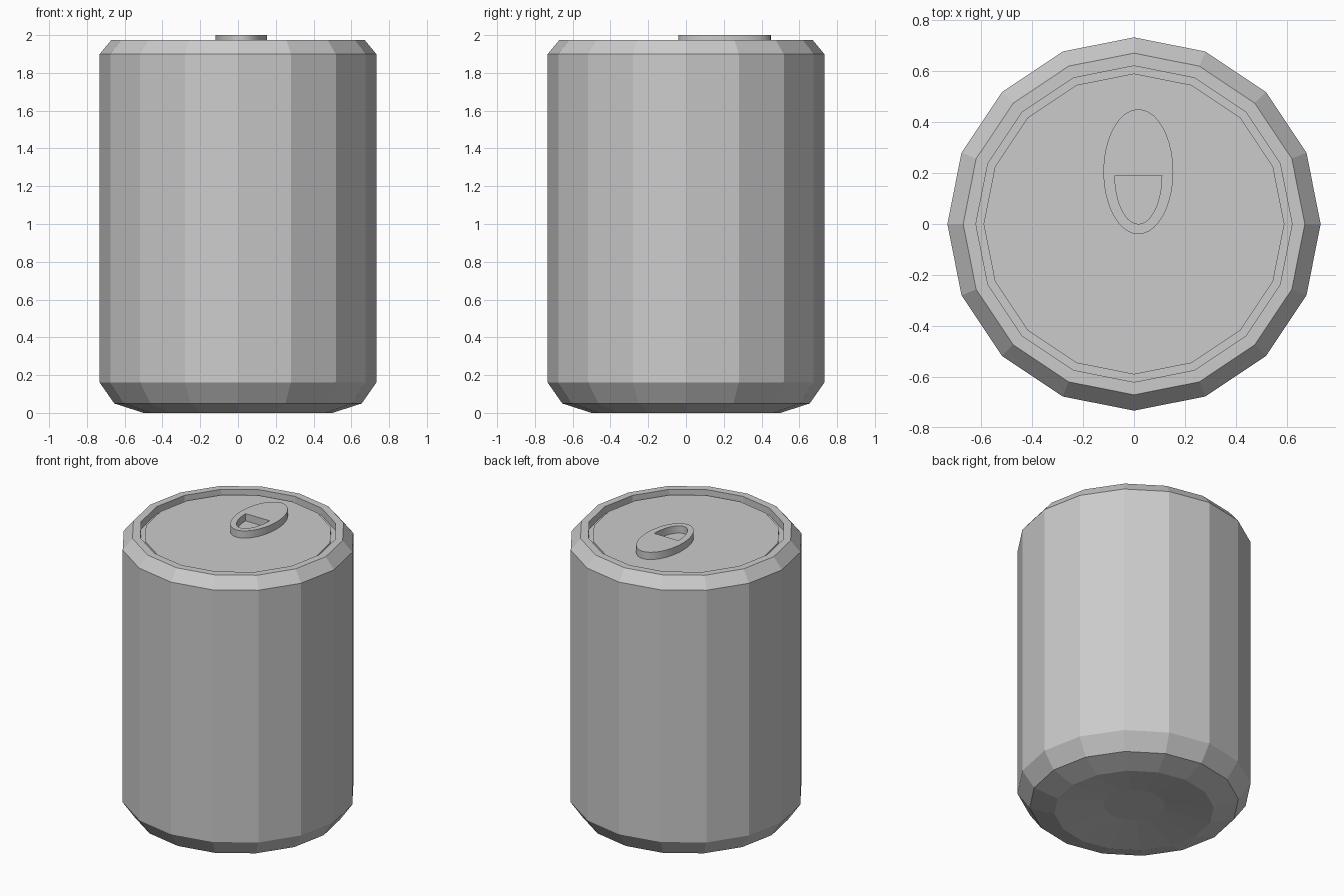
import bpy
import bmesh
from math import cos, sin, pi

cube = bpy.data.objects.get("Cube")
if cube:
    bpy.data.objects.remove(cube, do_unlink=True)

metal = bpy.data.materials.new("brushed grey metal")
metal.use_nodes = True
grey = (0.6, 0.6, 0.6, 1)
metal.diffuse_color = grey
metal.node_tree.nodes["Principled BSDF"].inputs["Base Color"].default_value = grey


def add_object(name, mesh):
    mesh.materials.clear()
    mesh.materials.append(metal)
    ob = bpy.data.objects.new(name, mesh)
    bpy.context.collection.objects.link(ob)
    return ob


def lathe(name, profile, sides):
    """Turn (radius, height) pairs into a closed faceted solid."""
    bm = bmesh.new()
    rings = [[bm.verts.new((r * cos(2 * pi * i / sides), r * sin(2 * pi * i / sides), z))
              for i in range(sides)] for r, z in profile]
    for low, high in zip(rings, rings[1:]):
        for i in range(sides):
            j = (i + 1) % sides
            bm.faces.new((low[i], low[j], high[j], high[i]))
    bm.faces.new(rings[0][::-1])
    bm.faces.new(rings[-1])
    mesh = bpy.data.meshes.new(name)
    bm.to_mesh(mesh)
    bm.free()
    return add_object(name, mesh)


def arc(centre, rx, ry, start, end, count):
    """Points along part of an ellipse."""
    return [(centre[0] + rx * cos(start + (end - start) * i / count),
             centre[1] + ry * sin(start + (end - start) * i / count))
            for i in range(count + 1)]


def plate(name, outlines, bottom, top):
    """Extrude flat outlines into a plate; inner outlines become holes."""
    curve = bpy.data.curves.new(name + " outline", "CURVE")
    curve.dimensions = "2D"
    curve.fill_mode = "BOTH"
    curve.extrude = (top - bottom) / 2
    for points in outlines:
        spline = curve.splines.new("POLY")
        spline.points.add(len(points) - 1)
        for p, (x, y) in zip(spline.points, points):
            p.co = (x, y, 0, 1)
        spline.use_cyclic_u = True
    helper = bpy.data.objects.new(name + " outline", curve)
    bpy.context.collection.objects.link(helper)
    graph = bpy.context.evaluated_depsgraph_get()
    mesh = bpy.data.meshes.new_from_object(helper.evaluated_get(graph))
    bpy.data.objects.remove(helper, do_unlink=True)
    bm = bmesh.new()
    bm.from_mesh(mesh)
    bmesh.ops.remove_doubles(bm, verts=bm.verts, dist=0.0005)
    bmesh.ops.recalc_face_normals(bm, faces=bm.faces)
    bm.to_mesh(mesh)
    bm.free()
    mesh.name = name
    ob = add_object(name, mesh)
    ob.location.z = (bottom + top) / 2
    return ob


# Can body: dished base, tapered foot, straight wall, shoulder, rim, groove and lid
lathe("can_body", [
    (0.19, 0.04), (0.5, 0.0), (0.655, 0.05), (0.732, 0.16), (0.732, 1.9),
    (0.67, 1.975), (0.62, 1.975), (0.62, 1.925), (0.59, 1.925), (0.59, 1.95),
], 16)

# Pull tab: an oval plate with a half-oval finger hole
oval = arc((0.017, 0.205), 0.137, 0.245, 0, 2 * pi, 40)[:-1]
finger_hole = arc((0.017, 0.19), 0.092, 0.19, pi, 2 * pi, 20)
tab = plate("pull_tab", [oval, finger_hole], 1.945, 2.0)
bpy.context.view_layer.objects.active = tab
bpy.ops.object.select_all(action="DESELECT")
tab.select_set(True)
bpy.ops.object.shade_smooth_by_angle(angle=pi / 6)
